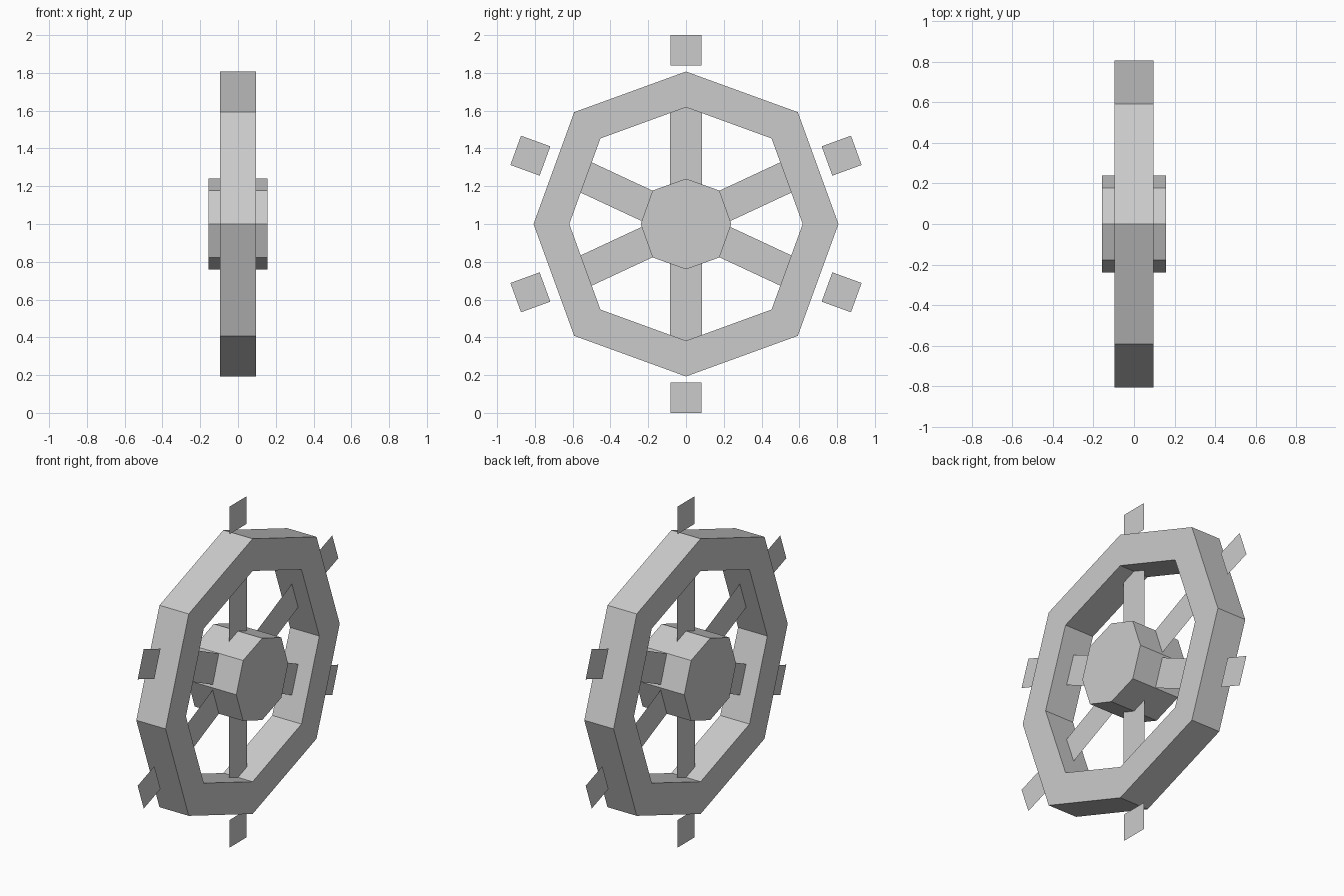
import bpy, bmesh
from math import sin, cos, radians

if "Cube" in bpy.data.objects:
    bpy.data.objects.remove(bpy.data.objects["Cube"])

CZ = 1.0  # axle height


def octagon(straight, diagonal):
    # points (y, z) around the axle; diagonal is the offset of the slanted corners
    s, d = straight, diagonal
    return [(0, s), (d, d), (s, 0), (d, -d), (0, -s), (-d, -d), (-s, 0), (-d, d)]


def finish(name, bm):
    bmesh.ops.recalc_face_normals(bm, faces=bm.faces)
    mesh = bpy.data.meshes.new(name)
    bm.to_mesh(mesh)
    bm.free()
    obj = bpy.data.objects.new(name, mesh)
    bpy.context.collection.objects.link(obj)
    return obj


def loop(bm, points, x):
    return [bm.verts.new((x, y, CZ + z)) for y, z in points]


def bridge(bm, a, b):
    for i in range(len(a)):
        j = (i + 1) % len(a)
        bm.faces.new((a[i], a[j], b[j], b[i]))


def plate(name, angle, tilt, radius, length, width):
    # flat radial sheet in the wheel plane, centred at radius along angle
    a, t = radians(angle), radians(tilt)
    cy, cz = radius * cos(a), radius * sin(a)
    pts = []
    for u, v in ((-1, -1), (1, -1), (1, 1), (-1, 1)):
        u, v = u * length / 2, v * width / 2
        pts.append((cy + u * cos(t) - v * sin(t), cz + u * sin(t) + v * cos(t)))
    bm = bmesh.new()
    bm.faces.new(loop(bm, pts, 0))
    finish(name, bm)


# Rim: rectangular section swept round an octagon
bm = bmesh.new()
outer, inner = octagon(0.807, 0.592), octagon(0.618, 0.453)
rings = [loop(bm, p, x) for p, x in
         ((outer, -0.095), (outer, 0.095), (inner, 0.095), (inner, -0.095))]
for k in range(4):
    bridge(bm, rings[k], rings[(k + 1) % 4])
finish("rim", bm)

# Hub: solid octagonal drum
bm = bmesh.new()
caps = [loop(bm, octagon(0.24, 0.177), x) for x in (-0.157, 0.157)]
bridge(bm, *caps)
for c in caps:
    bm.faces.new(c)
finish("hub", bm)

# Spokes and the loose outer grips
for i, a in enumerate((90, -90)):
    plate(f"spoke_{i}", a, a, 0.41, 0.43, 0.17)
    plate(f"grip_{i}", a, a, 0.919, 0.162, 0.162)
for i, (base, sign) in enumerate(((0, 1), (0, -1), (180, 1), (180, -1))):
    plate(f"spoke_{i + 2}", base + sign * 25, base + sign * 25, 0.405, 0.39, 0.17)
    plate(f"grip_{i + 2}", base + sign * 23.7, base + sign * 20, 0.9, 0.165, 0.165)
